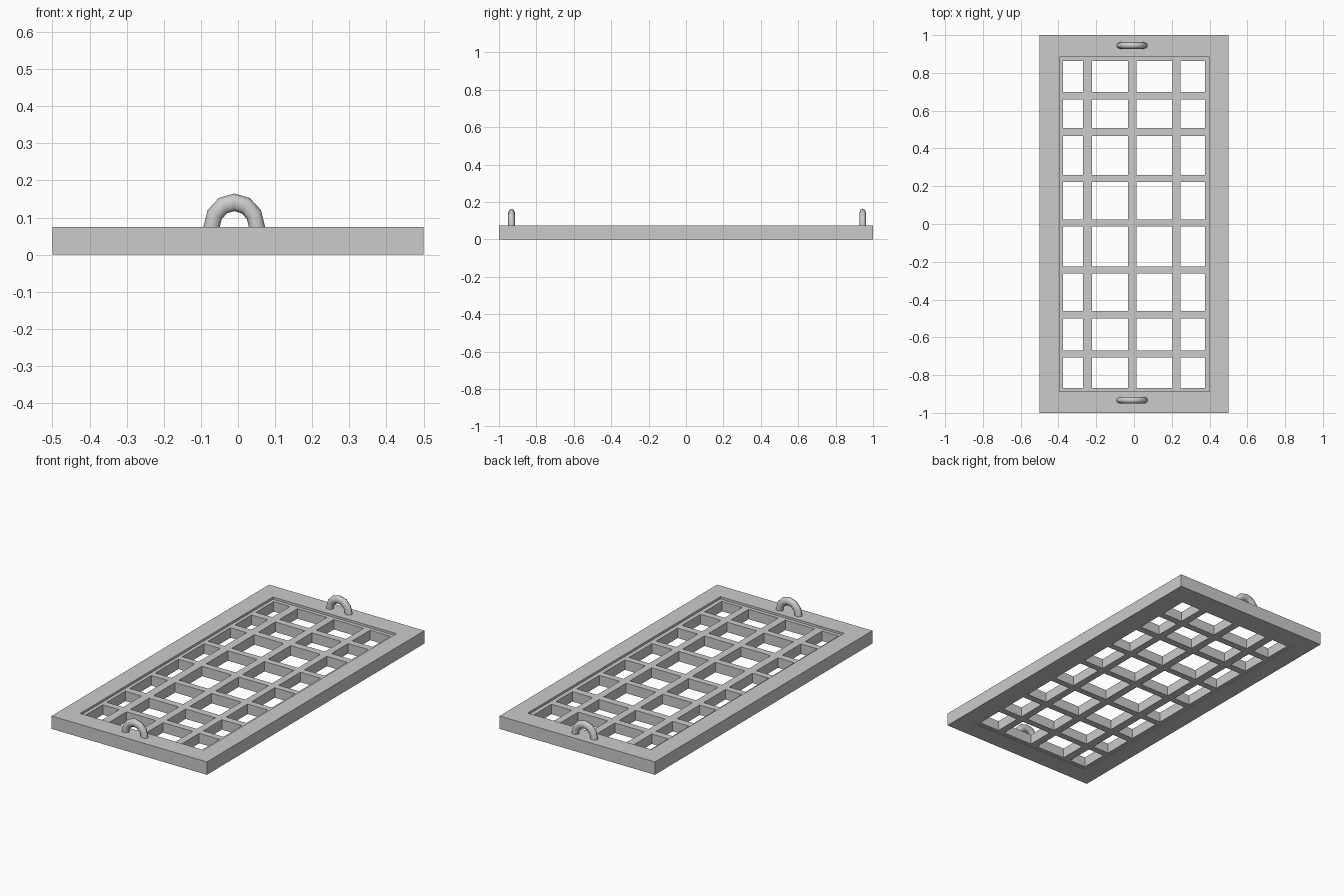
import bpy, bmesh
from math import cos, sin, pi

cube = bpy.data.objects.get("Cube")
if cube:
    bpy.data.objects.remove(cube, do_unlink=True)

grey = bpy.data.materials.new("plain grey")
grey.use_nodes = True
colour = (0.6, 0.6, 0.6, 1)
grey.diffuse_color = colour
grey.node_tree.nodes["Principled BSDF"].inputs["Base Color"].default_value = colour


def finish(name, bm):
    bmesh.ops.recalc_face_normals(bm, faces=bm.faces)
    mesh = bpy.data.meshes.new(name)
    bm.to_mesh(mesh)
    bm.free()
    mesh.materials.append(grey)
    obj = bpy.data.objects.new(name, mesh)
    bpy.context.collection.objects.link(obj)
    return obj


def pierced_slab(name, xs, ys, bottom, top):
    """Slab on a grid of lines; every cell with odd column and row is a hole."""
    bm = bmesh.new()
    verts = [[bm.verts.new((x, y, bottom)) for y in ys] for x in xs]
    for i in range(len(xs) - 1):
        for j in range(len(ys) - 1):
            if not (i % 2 and j % 2):
                bm.faces.new((verts[i][j], verts[i + 1][j],
                              verts[i + 1][j + 1], verts[i][j + 1]))
    grown = bmesh.ops.extrude_face_region(bm, geom=bm.faces[:], use_keep_orig=True)
    moved = [g for g in grown["geom"] if isinstance(g, bmesh.types.BMVert)]
    bmesh.ops.translate(bm, verts=moved, vec=(0, 0, top - bottom))
    # Merge the coplanar pieces
    bmesh.ops.recalc_face_normals(bm, faces=bm.faces)
    return finish(name, bm)


def lifting_ring(name, x, y, base):
    """Half ring with an oval section, its feet sunk into the frame."""
    bm = bmesh.new()
    sides, steps = 8, 6
    rings = []
    for k in range(-1, steps + 2):
        a = pi * min(max(k, 0), steps) / steps
        sink = 0.02 if k in (-1, steps + 1) else 0
        ring = []
        for s in range(sides):
            t = 2 * pi * s / sides
            r = 0.061 + 0.022 * cos(t)
            ring.append(bm.verts.new((x + r * cos(a), y + 0.018 * sin(t),
                                      base + 1.08 * r * sin(a) - sink)))
        rings.append(ring)
    for p, q in zip(rings, rings[1:]):
        for s in range(sides):
            n = (s + 1) % sides
            bm.faces.new((p[s], p[n], q[n], q[s]))
    bm.faces.new(rings[0])
    bm.faces.new(rings[-1])
    obj = finish(name, bm)
    for face in obj.data.polygons:
        face.use_smooth = len(face.vertices) == 4


# Outer frame
pierced_slab("outer_frame", (-0.5, -0.395, 0.4, 0.5), (-1, -0.888, 0.885, 1), 0, 0.075)

# Recessed lattice, each pair of lines bounding one bar
lattice_x = (-0.395, -0.375, -0.27, -0.222, -0.032, 0.013, 0.204, 0.246, 0.376, 0.4)
lattice_y = (-0.888, -0.867, -0.708, -0.67, -0.5, -0.46, -0.262, -0.225, -0.013,
             0.024, 0.223, 0.26, 0.466, 0.508, 0.66, 0.7, 0.863, 0.885)
pierced_slab("lattice", lattice_x, lattice_y, 0.004, 0.062)

# Lifting rings at each end
lifting_ring("front_ring", -0.01, -0.933, 0.075)
lifting_ring("back_ring", -0.01, 0.945, 0.075)
